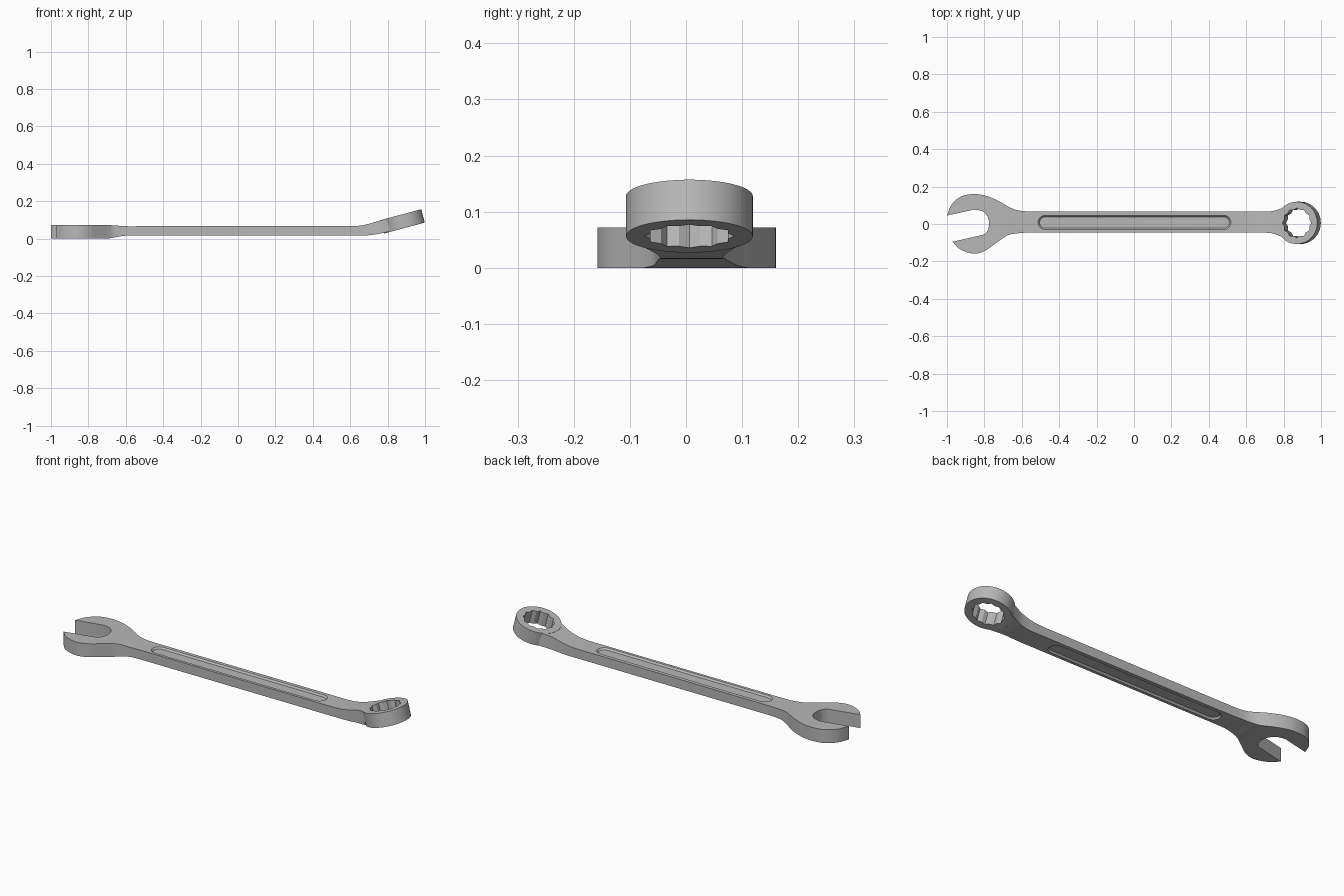
import bpy, bmesh
from math import sin, cos, pi, radians
from mathutils import Matrix

cube = bpy.data.objects.get("Cube")
if cube:
    bpy.data.objects.remove(cube)

steel = bpy.data.materials.new("grey_steel")
steel.use_nodes = True
steel.diffuse_color = (0.48, 0.48, 0.48, 1)
steel.node_tree.nodes["Principled BSDF"].inputs["Base Color"].default_value = steel.diffuse_color


def smooth(points, steps=5):
    """Catmull-Rom curve through points of any dimension."""
    pts = [points[0]] + points + [points[-1]]
    out = []
    for a, b, c, d in zip(pts, pts[1:], pts[2:], pts[3:]):
        for i in range(steps):
            t = i / steps
            out.append(tuple(
                q + t * (r - p) / 2 + t * t * (p - 2.5 * q + 2 * r - s / 2)
                + t ** 3 * (1.5 * (q - r) + (s - p) / 2)
                for p, q, r, s in zip(a, b, c, d)))
    return out + [points[-1]]


def loft(name, rings, matrix=None):
    """Closed solid skinned through rings of equal length."""
    bm = bmesh.new()
    loops = [[bm.verts.new(p) for p in ring] for ring in rings]
    for lo, hi in zip(loops, loops[1:]):
        for i in range(len(lo)):
            j = (i + 1) % len(lo)
            bm.faces.new((lo[i], lo[j], hi[j], hi[i]))
    bm.faces.new(loops[0])
    bm.faces.new(loops[-1])
    bmesh.ops.recalc_face_normals(bm, faces=bm.faces)
    if matrix:
        bm.transform(matrix)
    mesh = bpy.data.meshes.new(name)
    bm.to_mesh(mesh)
    bm.free()
    mesh.materials.append(steel)
    obj = bpy.data.objects.new(name, mesh)
    bpy.context.collection.objects.link(obj)
    return obj


def activate(obj):
    bpy.ops.object.select_all(action='DESELECT')
    obj.select_set(True)
    bpy.context.view_layer.objects.active = obj


def cut(obj, cutter):
    activate(obj)
    mod = obj.modifiers.new("cut", 'BOOLEAN')
    mod.operation = 'DIFFERENCE'
    mod.solver = 'EXACT'
    mod.object = cutter
    bpy.ops.object.modifier_apply(modifier=mod.name)


def at_z(outline, z):
    return [(x, y, z) for x, y in outline]


def circle(radii, count):
    return [(radii[i % len(radii)] * cos(2 * pi * i / count),
             radii[i % len(radii)] * sin(2 * pi * i / count)) for i in range(count)]


def stadium(x0, x1, y, r, n=10):
    ends = ((x1, -pi / 2), (x0, pi / 2))
    return [(x + r * cos(a + pi * i / n), y + r * sin(a + pi * i / n))
            for x, a in ends for i in range(n + 1)]


# Open jaw head: upper outside, throat, lower outside
upper = smooth([(-.70, .11), (-.74, .131), (-.80, .153), (-.86, .16),
                (-.925, .147), (-.975, .104), (-1, .045)])
throat = smooth([(-.855, .077), (-.81, .068), (-.782, .037), (-.775, 0),
                 (-.783, -.035), (-.80, -.056)])
lower = smooth([(-.97, -.095), (-.93, -.135), (-.86, -.158), (-.80, -.145),
                (-.74, -.104), (-.70, -.075)])
outline = upper + throat + lower
open_head = loft("open_head", [at_z(outline, 0), at_z(outline, .072)])

# Handle: sections of x, right edge, left edge, bottom, top
jaw_neck = smooth([(-.70, -.075, .11, 0, .072), (-.67, -.058, .092, .004, .071),
                   (-.63, -.051, .075, .012, .068), (-.59, -.047, .069, .016, .066),
                   (-.54, -.045, .066, .016, .066)])
ring_neck = smooth([(.60, -.045, .066, .016, .066), (.65, -.045, .066, .016, .069),
                    (.70, -.046, .066, .018, .079), (.75, -.053, .071, .025, .094),
                    (.81, -.078, .091, .038, .110)])
handle = loft("handle", [[(x, a, lo), (x, b, lo), (x, b, hi), (x, a, hi)]
                         for x, a, b, lo, hi in jaw_neck + ring_neck])

# Shallow grooves on both broad faces of the handle
for face, out in ((.066, 1), (.016, -1)):
    cutter = loft("groove_cutter", [
        at_z(stadium(-.475, .48, .008, .030), face - out * .009),
        at_z(stadium(-.475, .48, .008, .038), face),
        at_z(stadium(-.475, .48, .008, .038), face + out * .02)])
    cut(handle, cutter)
    bpy.data.objects.remove(cutter)

# Tilted ring end with twelve-point socket
tilt = Matrix.Translation((.88, .006, .092)) @ Matrix.Rotation(radians(-15), 4, 'Y')
rim = circle([.113], 64)
box_ring = loft("box_ring", [at_z(rim, -.037), at_z(rim, .037)], tilt)
socket = circle([.08, .0715], 24)
cutter = loft("socket_cutter", [at_z(socket, -.1), at_z(socket, .1)], tilt)
for part in (box_ring, handle):
    cut(part, cutter)
bpy.data.objects.remove(cutter)

for part in (open_head, handle, box_ring):
    activate(part)
    bpy.ops.object.shade_smooth_by_angle(angle=radians(25))
